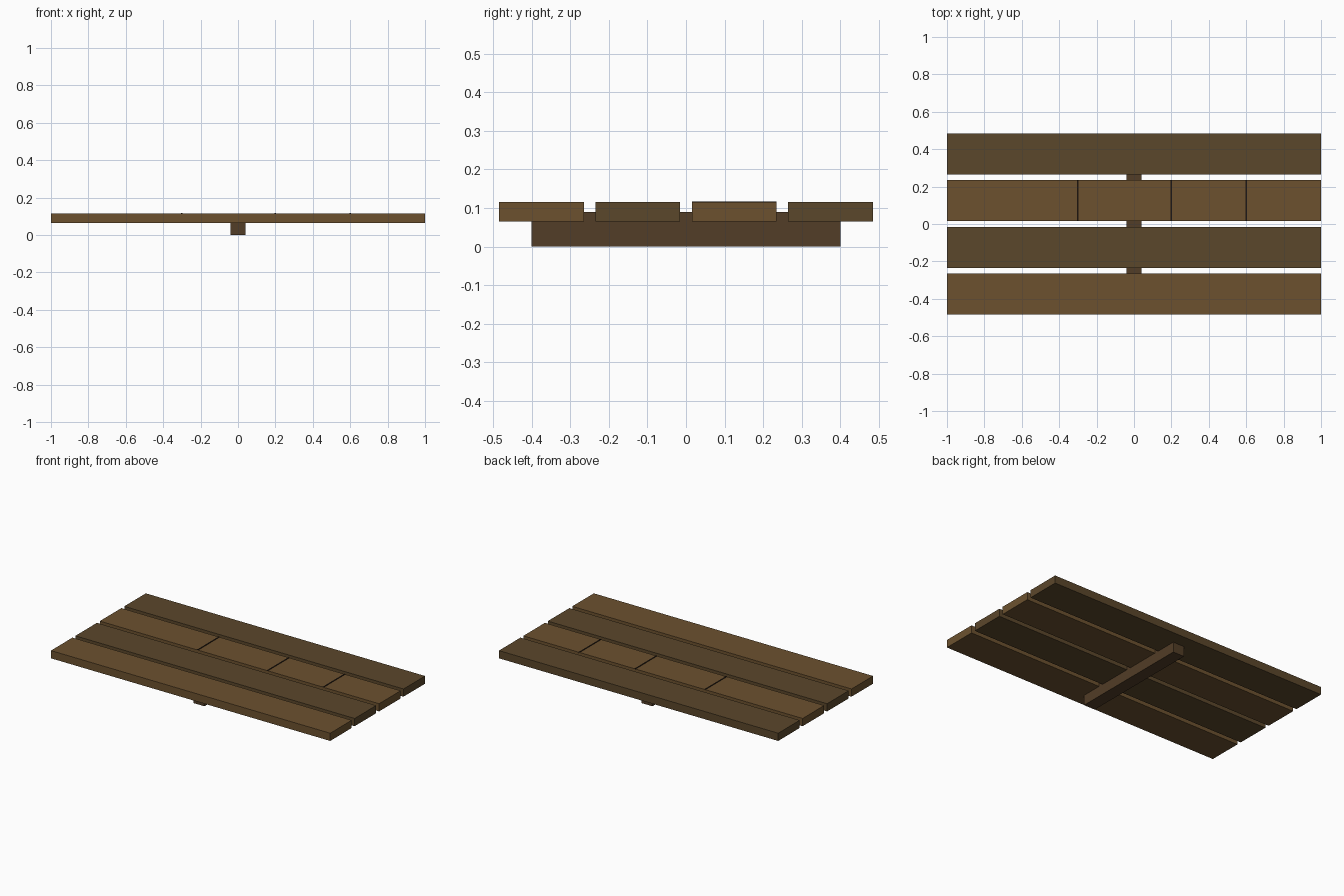
import bpy

if "Cube" in bpy.data.objects:
    bpy.data.objects.remove(bpy.data.objects["Cube"])


def material(name, rgb):
    mat = bpy.data.materials.new(name)
    mat.diffuse_color = (*rgb, 1.0)
    mat.use_nodes = True
    mat.node_tree.nodes["Principled BSDF"].inputs["Base Color"].default_value = mat.diffuse_color
    return mat


def box(name, x, y, z, mat):
    """Axis-aligned box from (min, max) ranges."""
    ranges = (x, y, z)
    bpy.ops.mesh.primitive_cube_add(size=1, location=[(a + b) / 2 for a, b in ranges])
    obj = bpy.context.object
    obj.name = name
    obj.scale = [b - a for a, b in ranges]
    bpy.ops.object.transform_apply(location=False, rotation=False, scale=True)
    obj.data.materials.append(mat)
    return obj


light_wood = material("light_wood", (0.15, 0.083, 0.028))
dark_wood = material("dark_wood", (0.105, 0.063, 0.024))
beam_wood = material("beam_wood", (0.085, 0.047, 0.02))
crack_dark = material("crack_dark", (0.012, 0.007, 0.004))

# Four planks, alternating tone
PITCH, WIDTH = 0.25, 0.22
for i in range(4):
    yc = (i - 1.5) * PITCH
    box(f"plank_{i + 1}", (-1, 1), (yc - WIDTH / 2, yc + WIDTH / 2), (0.065, 0.115),
        dark_wood if i % 2 else light_wood)

# Cross beam let into the underside of the planks
box("cross_beam", (-0.04, 0.04), (-0.4, 0.4), (0.0, 0.09), beam_wood)

# Thin dark cracks across the third plank
for i, x in enumerate((-0.3, 0.2, 0.6)):
    box(f"crack_{i + 1}", (x - 0.004, x + 0.004), (0.015, 0.235), (0.107, 0.117), crack_dark)
